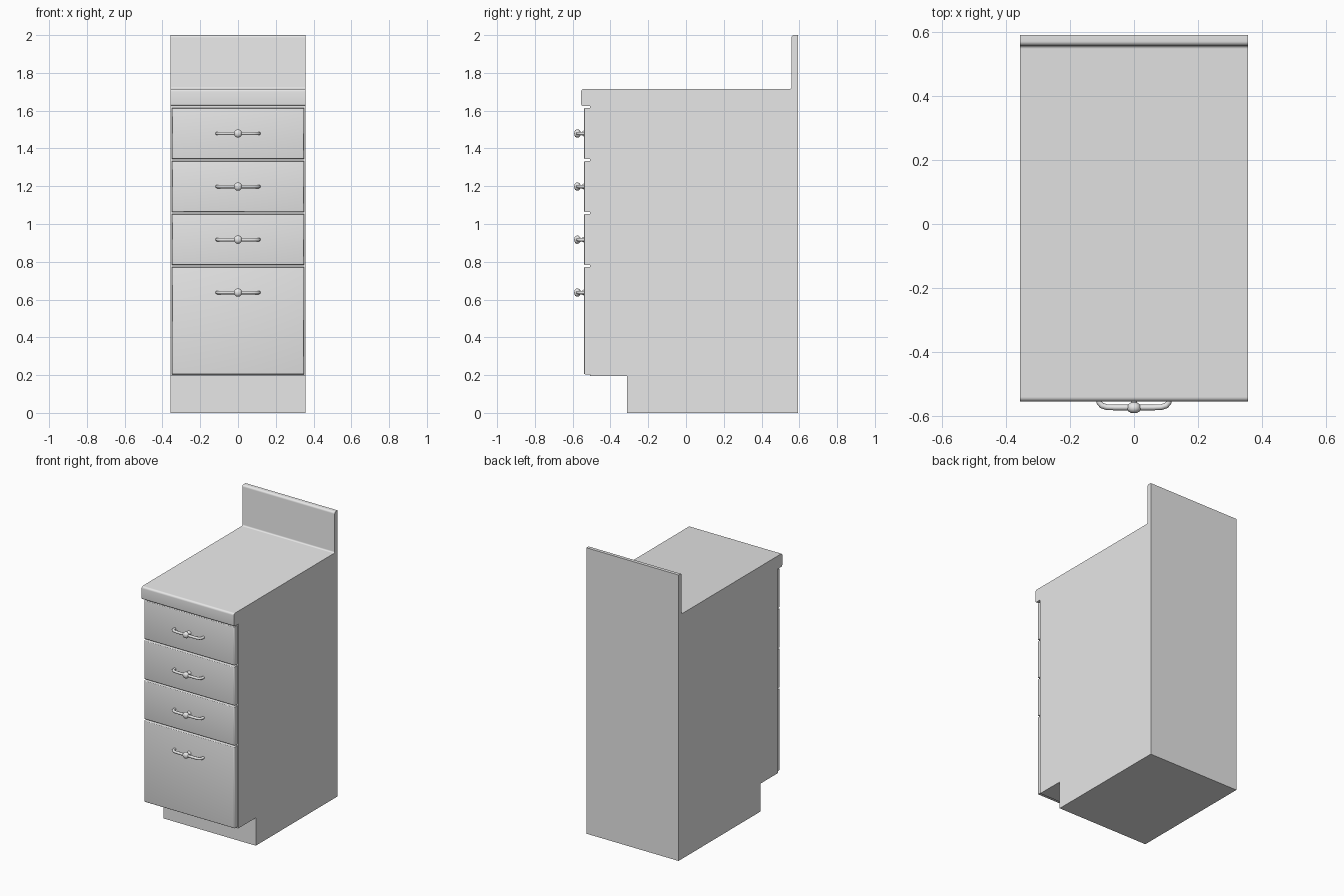
import bpy, bmesh, math
from mathutils import Vector, Matrix

cube = bpy.data.objects.get("Cube")
if cube:
    bpy.data.objects.remove(cube, do_unlink=True)

HALF_W = 0.357      # half the cabinet width
BACK = 0.592
FACE = -0.507       # front of the carcass, behind the drawers
DRAWER_FACE = -0.54

grey = bpy.data.materials.new("plain grey")
grey.use_nodes = True
grey.diffuse_color = (0.8, 0.8, 0.8, 1)
grey.node_tree.nodes["Principled BSDF"].inputs["Base Color"].default_value = (0.8, 0.8, 0.8, 1)


def finish(name, bm, smooth=True):
    """Turn a bmesh into a named, shaded object."""
    bmesh.ops.recalc_face_normals(bm, faces=bm.faces)
    mesh = bpy.data.meshes.new(name)
    bm.to_mesh(mesh)
    bm.free()
    mesh.materials.append(grey)
    obj = bpy.data.objects.new(name, mesh)
    bpy.context.collection.objects.link(obj)
    if smooth:
        bpy.ops.object.select_all(action="DESELECT")
        obj.select_set(True)
        bpy.context.view_layer.objects.active = obj
        bpy.ops.object.shade_smooth_by_angle(angle=math.radians(35))
    return obj


def rounded(points, steps=6):
    """Expand (y, z, radius) corners into a profile with rounded corners."""
    out = []
    for i, (y, z, r) in enumerate(points):
        p = Vector((y, z))
        if not r:
            out.append(p)
            continue
        a = p + (Vector(points[i - 1][:2]) - p).normalized() * r
        b = p + (Vector(points[(i + 1) % len(points)][:2]) - p).normalized() * r
        centre = a + b - p
        for k in range(steps + 1):
            t = k / steps * math.pi / 2
            out.append(centre + (a - centre) * math.cos(t) + (b - centre) * math.sin(t))
    return out


def extrude_profile(name, points):
    """Sweep a side profile across the full width."""
    bm = bmesh.new()
    face = bm.faces.new([bm.verts.new((-HALF_W, p.x, p.y)) for p in rounded(points)])
    geom = bmesh.ops.extrude_face_region(bm, geom=[face])["geom"]
    bmesh.ops.translate(bm, vec=(2 * HALF_W, 0, 0),
                        verts=[v for v in geom if isinstance(v, bmesh.types.BMVert)])
    return finish(name, bm)


# Carcass with toe kick, worktop and upstand in one continuous section
extrude_profile("cabinet_body_and_worktop", [
    (BACK, 0, 0), (-0.313, 0, 0), (-0.313, 0.195, 0), (FACE, 0.195, 0),
    (FACE, 1.624, 0), (-0.555, 1.624, 0.012), (-0.555, 1.715, 0.014),
    (0.558, 1.715, 0.01), (0.558, 2.0, 0.014), (BACK, 2.0, 0)])


def drawer(name, bottom, top):
    """Drawer front with softened front edges."""
    bm = bmesh.new()
    depth = FACE - DRAWER_FACE
    bmesh.ops.create_cube(bm, size=1, matrix=Matrix.Translation(
        (0, (FACE + DRAWER_FACE) / 2, (bottom + top) / 2))
        @ Matrix.Diagonal((0.7, depth, top - bottom, 1)))
    edges = [e for e in bm.edges if all(v.co.y < FACE - depth / 2 for v in e.verts)]
    bmesh.ops.bevel(bm, geom=edges, offset=0.007, segments=3, profile=0.5, affect="EDGES")
    return finish(name, bm)


def handle_bar(name, z):
    """Round bar whose ends curve back into the drawer front."""
    half = [(0.0, -0.574), (0.06, -0.574), (0.085, -0.573), (0.101, -0.568),
            (0.109, -0.558), (0.111, DRAWER_FACE + 0.002)]
    path = [Vector((-x, y, z)) for x, y in reversed(half[1:])]
    path += [Vector((x, y, z)) for x, y in half]
    bm, sides, rings = bmesh.new(), 12, []
    for i, p in enumerate(path):
        along = (path[min(i + 1, len(path) - 1)] - path[max(i - 1, 0)]).normalized()
        across = along.cross(Vector((0, 0, 1)))
        rings.append([bm.verts.new(p + 0.009 * (
            across * math.cos(2 * math.pi * k / sides)
            + Vector((0, 0, 1)) * math.sin(2 * math.pi * k / sides)))
            for k in range(sides)])
    for a, b in zip(rings, rings[1:]):
        for k in range(sides):
            n = (k + 1) % sides
            bm.faces.new((a[k], a[n], b[n], b[k]))
    bm.faces.new(rings[0])
    bm.faces.new(rings[-1])
    return finish(name, bm)


def handle_knob(name, z):
    """Turned centre knob on a flared stem, lathed about the depth axis."""
    section = [(0, -0.592), (0.01, -0.591), (0.018, -0.586), (0.022, -0.578),
               (0.021, -0.569), (0.016, -0.563), (0.01, -0.559),
               (0.009, -0.552), (0.012, -0.546), (0.016, DRAWER_FACE), (0, DRAWER_FACE)]
    bm = bmesh.new()
    verts = [bm.verts.new((r, y, z)) for r, y in section]
    edges = [bm.edges.new(pair) for pair in zip(verts, verts[1:])]
    bmesh.ops.spin(bm, geom=verts + edges, cent=(0, 0, z), axis=(0, 1, 0),
                   angle=2 * math.pi, steps=20)
    bmesh.ops.remove_doubles(bm, verts=bm.verts, dist=0.0002)
    return finish(name, bm)


# Three shallow drawers above a deep one, each with a handle
rows = [("top", 1.344, 1.614, 1.479), ("upper_middle", 1.063, 1.333, 1.198),
        ("lower_middle", 0.783, 1.053, 0.917), ("bottom", 0.204, 0.772, 0.637)]
for label, low, high, grip in rows:
    drawer(label + "_drawer_front", low, high)
    handle_bar(label + "_handle_bar", grip)
    handle_knob(label + "_handle_knob", grip)
